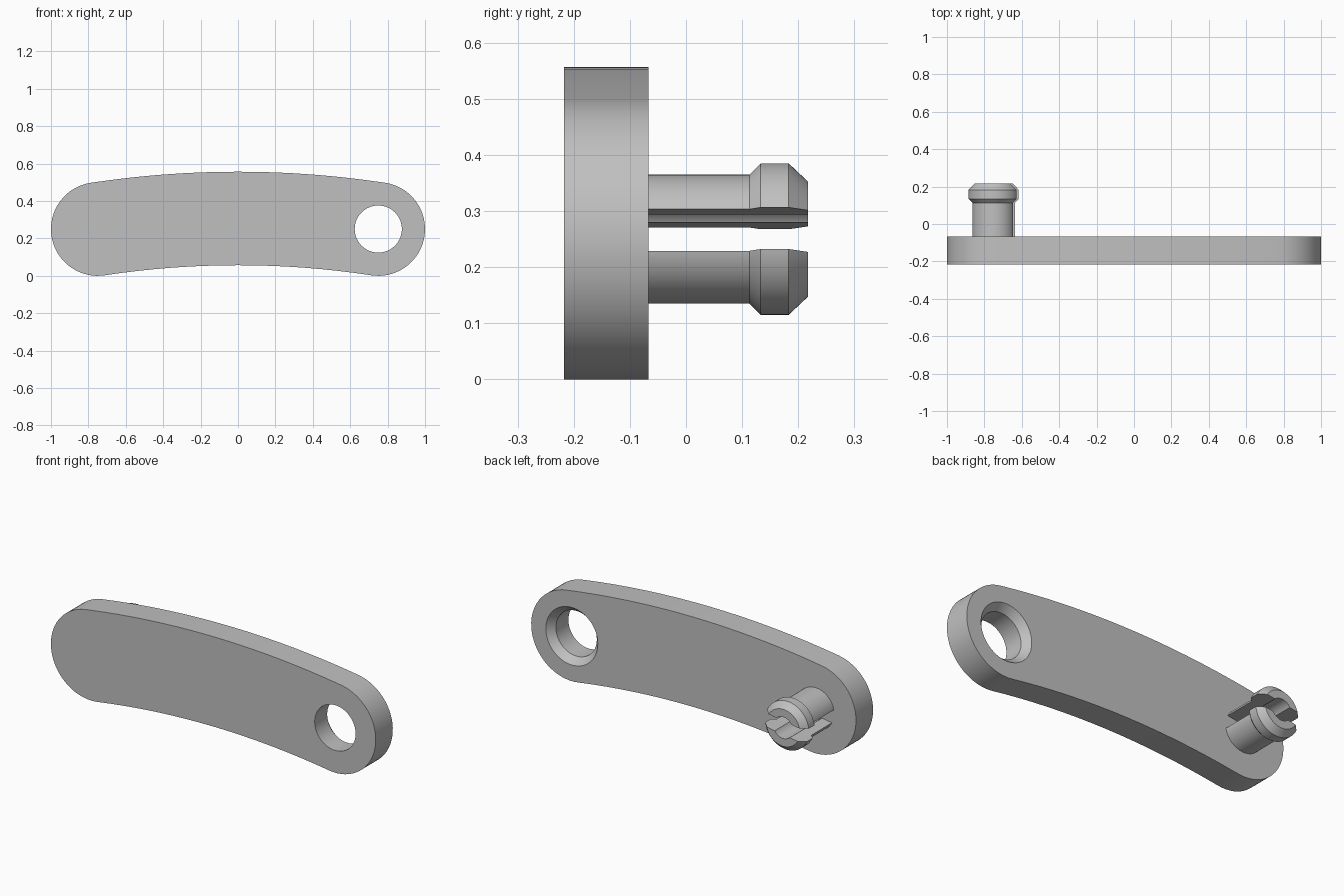
import bpy, bmesh
from math import sin, cos, pi, asin, radians
from mathutils import Matrix

cube = bpy.data.objects.get("Cube")
if cube:
    bpy.data.objects.remove(cube, do_unlink=True)

# Main dimensions
FRONT, BACK, TIP = -0.217, -0.067, 0.217
END_X, END_Z, END_R = 0.75, 0.25, 0.25
BEND_R = 5.0
TILT = asin(END_X / BEND_R)
BEND_Z = END_Z - BEND_R * cos(TILT)

grey = bpy.data.materials.new("light_grey")
grey.use_nodes = True
GREY = (0.53, 0.53, 0.53, 1)
grey.diffuse_color = GREY
grey.node_tree.nodes["Principled BSDF"].inputs["Base Color"].default_value = GREY


def finish(name, bm):
    bmesh.ops.recalc_face_normals(bm, faces=bm.faces)
    mesh = bpy.data.meshes.new(name)
    bm.to_mesh(mesh)
    bm.free()
    mesh.materials.append(grey)
    obj = bpy.data.objects.new(name, mesh)
    bpy.context.collection.objects.link(obj)
    return obj


def arc(cx, cz, r, start, end, n):
    """Points along an arc, angles from vertical, last point left out."""
    steps = [start + (end - start) * i / n for i in range(n)]
    return [(cx + r * sin(t), cz + r * cos(t)) for t in steps]


def lathe(name, x, profile, n=64):
    """Closed solid turned about an axis along y, profile of (radius, y)."""
    bm = bmesh.new()
    rings = [[bm.verts.new((px, y, pz)) for px, pz in arc(x, END_Z, r, 0, 2 * pi, n)]
             for r, y in profile]
    for a, b in zip(rings, rings[1:]):
        for i in range(n):
            j = (i + 1) % n
            bm.faces.new((a[i], a[j], b[j], b[i]))
    bm.faces.new(rings[0])
    bm.faces.new(rings[-1])
    return finish(name, bm)


def cut(obj, cutter):
    cutter.hide_render = True
    mod = obj.modifiers.new("cut", 'BOOLEAN')
    mod.operation, mod.solver, mod.object = 'DIFFERENCE', 'EXACT', cutter
    bpy.context.view_layer.objects.active = obj
    bpy.ops.object.modifier_apply(modifier=mod.name)
    bpy.data.objects.remove(cutter, do_unlink=True)


# Curved link plate with round ends
outline = (arc(0, BEND_Z, BEND_R + END_R, -TILT, TILT, 16)
           + arc(END_X, END_Z, END_R, TILT, TILT + pi, 32)
           + arc(0, BEND_Z, BEND_R - END_R, TILT, -TILT, 16)
           + arc(-END_X, END_Z, END_R, pi - TILT, 2 * pi - TILT, 32))
bm = bmesh.new()
face = bm.faces.new([bm.verts.new((x, FRONT, z)) for x, z in outline])
side = bmesh.ops.extrude_face_region(bm, geom=[face])
bmesh.ops.translate(bm, vec=(0, BACK - FRONT, 0),
                    verts=[v for v in side["geom"] if isinstance(v, bmesh.types.BMVert)])
plate = finish("link_plate", bm)

# Through hole, countersunk at the back
cut(plate, lathe("hole_cutter", END_X, [
    (0.126, FRONT - 0.05), (0.126, BACK - 0.04), (0.16, BACK), (0.16, BACK + 0.05)]))

# Snap pin with a flared, chamfered head
pin = lathe("snap_pin", -END_X, [
    (0.115, BACK - 0.04), (0.115, 0.113), (0.135, 0.133), (0.135, 0.183), (0.103, TIP)])

# Hollow core and slot, the slot following the bend of the link
floor = BACK - 0.004
cut(pin, lathe("core_cutter", -END_X, [(0.06, floor), (0.06, TIP + 0.05)], 32))
bm = bmesh.new()
bmesh.ops.create_cube(bm, size=1, matrix=(
    Matrix.Translation((-END_X, floor + 0.25, END_Z))
    @ Matrix.Rotation(-TILT, 4, 'Y')
    @ Matrix.Diagonal((0.4, 0.5, 0.075, 1))))
cut(pin, finish("slot_cutter", bm))

# Smooth round walls, sharp rims
for obj in (plate, pin):
    bpy.ops.object.select_all(action='DESELECT')
    obj.select_set(True)
    bpy.context.view_layer.objects.active = obj
    bpy.ops.object.shade_smooth_by_angle(angle=radians(25))
